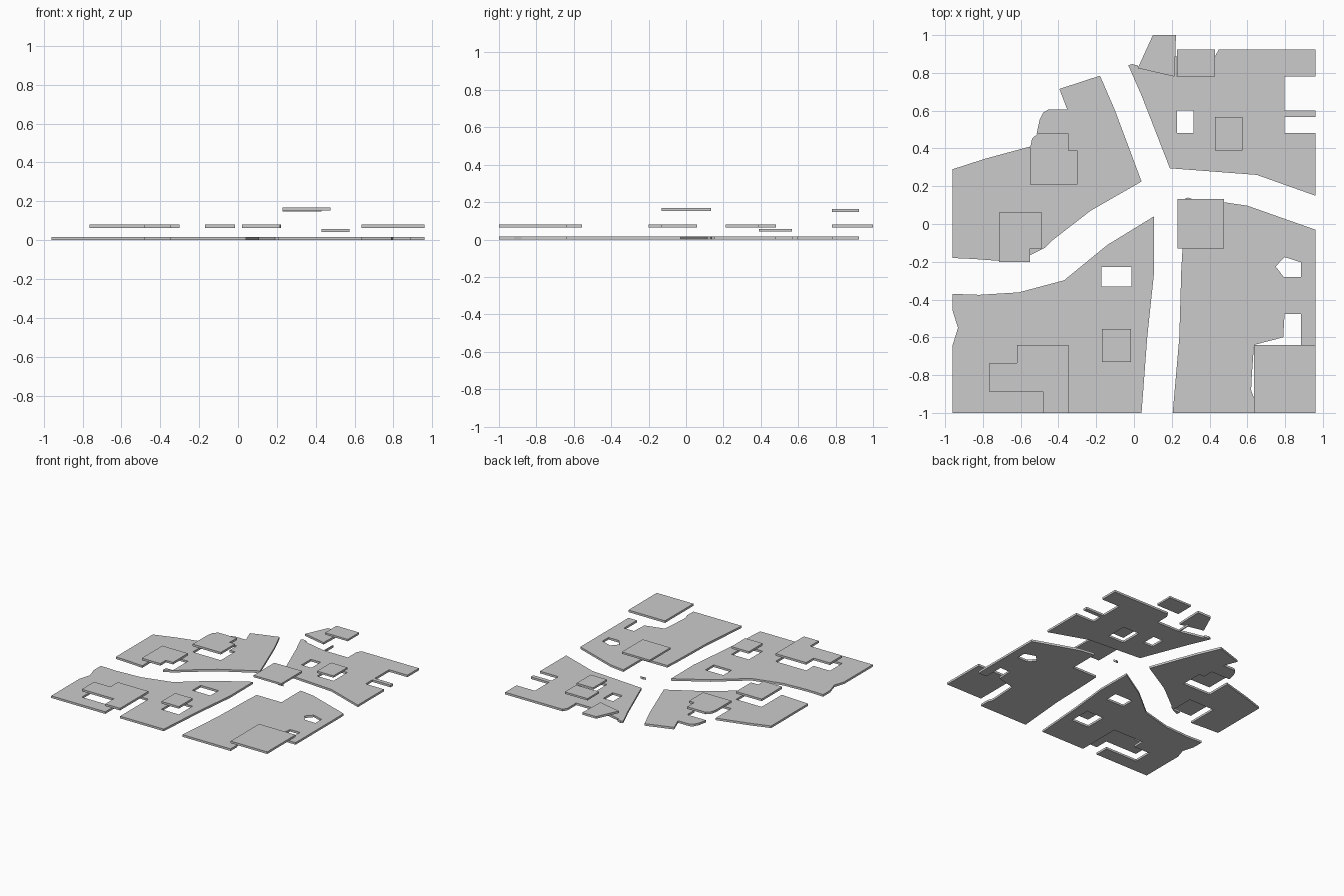
import bpy

T = 0.017  # slab thickness


def slab(name, outline, z=0.0, holes=(), t=T):
    """Flat plate from a 2D outline with optional inner holes."""
    cu = bpy.data.curves.new(name, 'CURVE')
    cu.dimensions = '2D'
    cu.fill_mode = 'BOTH'
    cu.extrude = t / 2
    for loop in (outline, *holes):
        sp = cu.splines.new('POLY')
        sp.points.add(len(loop) - 1)
        for p, (x, y) in zip(sp.points, loop):
            p.co = (x, y, 0, 1)
        sp.use_cyclic_u = True
    ob = bpy.data.objects.new(name, cu)
    ob.location.z = z + t / 2
    bpy.context.collection.objects.link(ob)
    bpy.ops.object.select_all(action='DESELECT')
    ob.select_set(True)
    bpy.context.view_layer.objects.active = ob
    bpy.ops.object.convert(target='MESH')
    for f in bpy.context.object.data.polygons:
        f.use_smooth = False


def rect(x0, x1, y0, y1):
    return [(x0, y0), (x1, y0), (x1, y1), (x0, y1)]


# footprints shared by ground holes and floating roofs
sw_small = rect(-.17, -.015, -.73, -.555)
ne_low = rect(.43, .575, .39, .567)

# north-west ground, with two building notches
slab("ground_north_west", [
    (-.96, .29), (-.79, .345), (-.55, .41), (-.55, .21), (-.30, .21), (-.30, .39),
    (-.347, .39), (-.347, .48), (-.515, .48), (-.50, .55), (-.48, .59), (-.455, .605),
    (-.353, .605), (-.395, .715), (-.18, .785), (-.10, .60), (.04, .225), (-.23, .07),
    (-.43, -.085), (-.47, -.125), (-.55, -.165), (-.55, -.13), (-.487, -.13),
    (-.487, .06), (-.715, .06), (-.715, -.195), (-.85, -.185), (-.96, -.18)])

# north-east ground
slab("ground_north_east", [
    (-.03, .84), (-.01, .847), (.022, .838), (.02, .825), (.215, .78), (.218, .89), (.225, .89), (.225, .78),
    (.43, .78), (.43, .89), (.45, .925), (.96, .925), (.96, .78), (.797, .78),
    (.797, .60), (.96, .60), (.96, .567), (.797, .567), (.797, .482), (.96, .482),
    (.96, .15), (.65, .26), (.19, .295), (.04, .68)],
    holes=[rect(.227, .315, .482, .60), ne_low])

# south-west ground, with an L-shaped notch open to the front
slab("ground_south_west", [
    (-.96, -1), (-.48, -1), (-.48, -.89), (-.765, -.89), (-.765, -.735), (-.62, -.735),
    (-.62, -.64), (-.348, -.64), (-.348, -1), (.04, -1), (.07, -.60), (.107, -.25),
    (.105, .04), (-.14, -.11), (-.37, -.298), (-.61, -.362), (-.82, -.375),
    (-.96, -.37), (-.96, -.46), (-.932, -.55), (-.96, -.64)],
    holes=[rect(-.173, -.013, -.332, -.227), sw_small])

# south-east ground
slab("ground_south_east", [
    (.205, -1), (.24, -.60), (.25, -.25), (.257, -.13), (.477, -.13), (.477, .115),
    (.60, .097), (.96, -.03), (.96, -.64), (.885, -.64), (.885, -.477), (.797, -.477),
    (.79, -.60), (.635, -.64), (.622, -.83), (.62, -.88), (.635, -.92), (.635, -1)],
    holes=[[(.75, -.225), (.797, -.175), (.885, -.203), (.885, -.28), (.792, -.28)]])

# tiny ground leftover beside the central roof
slab("ground_sliver", [(.265, .132), (.31, .132), (.285, .14)])

# floating roofs at the common height
R = 0.063
slab("roof_north_west", [(-.55, .21), (-.30, .21), (-.30, .39), (-.347, .39),
                         (-.347, .48), (-.51, .48), (-.54, .45), (-.55, .40)], R)
slab("roof_west", [(-.715, .06), (-.487, .06), (-.487, -.13), (-.55, -.13),
                   (-.55, -.20), (-.715, -.20)], R)
slab("roof_south_west", [(-.765, -.735), (-.62, -.735), (-.62, -.64), (-.348, -.64),
                         (-.348, -1), (-.48, -1), (-.48, -.89), (-.765, -.89)], R)
slab("roof_south_west_small", sw_small, R)
slab("roof_south_east", rect(.635, .96, -1, -.64), R)
slab("roof_north", [(.02, .825), (.10, 1), (.222, 1), (.215, .78)], R)

# low roof and two high roofs
slab("roof_low", ne_low, 0.042, t=.015)
slab("roof_high_north", rect(.228, .43, .78, .925), 0.147, t=.015)
slab("roof_high_centre", rect(.23, .477, -.13, .133), 0.153, t=.015)
